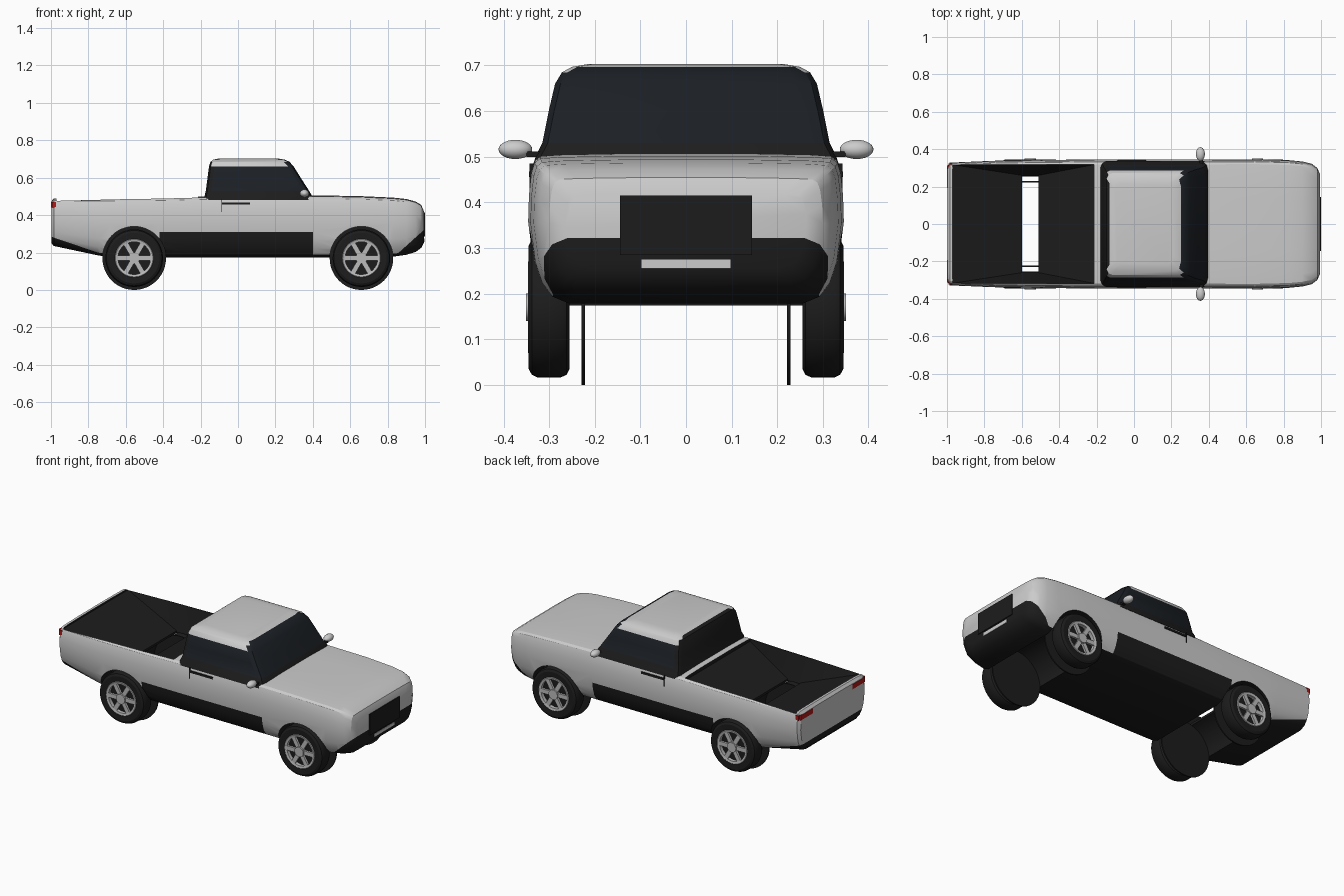
import bpy, bmesh, math
from mathutils import Matrix

if "Cube" in bpy.data.objects:
    bpy.data.objects.remove(bpy.data.objects["Cube"])


def mat(name, r, g, b):
    m = bpy.data.materials.new(name)
    m.diffuse_color = (r, g, b, 1)
    m.use_nodes = True
    m.node_tree.nodes["Principled BSDF"].inputs["Base Color"].default_value = m.diffuse_color
    return m


PAINT = mat("paint", .57, .57, .57)
BLACK = mat("black_trim", .012, .012, .012)
GLASS = mat("dark_glass", .011, .014, .018)
WHITE = mat("white_lamp", 1, 1, 1)
RED = mat("red_lamp", .45, .01, .01)
METAL = mat("rim_metal", .5, .5, .5)


def smooth(ob, angle=30):
    bpy.ops.object.select_all(action='DESELECT')
    ob.select_set(True)
    bpy.context.view_layer.objects.active = ob
    bpy.ops.object.shade_smooth_by_angle(angle=math.radians(angle))


def make(name, bm, mats, angle=30):
    bmesh.ops.recalc_face_normals(bm, faces=bm.faces)
    me = bpy.data.meshes.new(name)
    bm.to_mesh(me)
    bm.free()
    for m in mats:
        me.materials.append(m)
    ob = bpy.data.objects.new(name, me)
    bpy.context.collection.objects.link(ob)
    smooth(ob, angle)
    return ob


def loft(rings):
    bm = bmesh.new()
    vs = [[bm.verts.new(p) for p in r] for r in rings]
    n = len(vs[0])
    for a, b in zip(vs, vs[1:]):
        for i in range(n):
            j = (i + 1) % n
            bm.faces.new((a[i], a[j], b[j], b[i]))
    bm.faces.new(vs[0])
    bm.faces.new(vs[-1])
    bmesh.ops.recalc_face_normals(bm, faces=bm.faces)
    return bm


def add_box(bm, c, s, index=0, rot=Matrix()):
    m = rot @ Matrix.Translation(c) @ Matrix.Diagonal((*s, 1))
    vs = bmesh.ops.create_cube(bm, size=1, matrix=m)['verts']
    for f in {f for v in vs for f in v.link_faces}:
        f.material_index = index


def box(name, c, s, m):
    bm = bmesh.new()
    add_box(bm, c, s)
    return make(name, bm, [m])


def add_cyl(bm, c, r, depth, index=0, seg=48):
    m = Matrix.Translation(c) @ Matrix.Rotation(math.pi / 2, 4, 'X')
    vs = bmesh.ops.create_cone(bm, cap_ends=True, segments=seg, radius1=r, radius2=r,
                               depth=depth, matrix=m)['verts']
    for f in {f for v in vs for f in v.link_faces}:
        f.material_index = index


def lathe(bm, profile, index, seg=48):
    # closed (radius, y) profile turned about the y axis
    rings = []
    for k in range(seg):
        a = 2 * math.pi * k / seg
        rings.append([bm.verts.new((r * math.cos(a), y, r * math.sin(a))) for r, y in profile])
    n = len(profile)
    for k in range(seg):
        a, b = rings[k], rings[(k + 1) % seg]
        for i in range(n):
            j = (i + 1) % n
            bm.faces.new((a[i], a[j], b[j], b[i])).material_index = index


def cut(ob, cutter):
    cutter.hide_render = True
    mod = ob.modifiers.new("cut", 'BOOLEAN')
    mod.operation, mod.solver, mod.object = 'DIFFERENCE', 'EXACT', cutter
    mod.material_mode = 'TRANSFER'
    bpy.context.view_layer.objects.active = ob
    bpy.ops.object.modifier_apply(modifier=mod.name)
    bpy.data.objects.remove(cutter)


# Body: sections along x as (x, half width, bottom, top)
SECTIONS = [(-.998, .31, .25, .47), (-.985, .328, .235, .485), (-.75, .338, .185, .485),
            (-.68, .34, .174, .486), (-.42, .343, .174, .488), (-.2, .345, .174, .494),
            (.1, .345, .174, .498), (.4, .345, .174, .5), (.65, .346, .174, .496),
            (.83, .341, .178, .488), (.9, .334, .188, .481), (.95, .322, .203, .468),
            (.98, .3, .225, .45), (.995, .265, .255, .415)]
HALF = [(.75, 0), (.86, .05), (.925, .15), (.97, .3), (1, .57), (.995, .75), (.98, .9),
        (.96, .97), (.925, 1), (.8, 1.01), (.4, 1.018)]
rings = []
for x, w, b, t in SECTIONS:
    right = [(x, w * u, b + (t - b) * v) for u, v in HALF]
    rings.append(right + [(x, -y, z) for x, y, z in reversed(right)])
bm = loft(rings)


def split(x0, x1, point, normal):
    fs = [f for f in bm.faces if x0 < f.calc_center_median().x < x1]
    geom = fs + list({e for f in fs for e in f.edges}) + list({v for f in fs for v in f.verts})
    bmesh.ops.bisect_plane(bm, geom=geom, plane_co=point, plane_no=normal)


# Dark sill and bumpers
split(-.42, .4, (0, 0, .31), (0, 0, 1))
split(.83, 2, (.86, 0, .2), (-.9, 0, 1))
split(-2, -.75, (-.75, 0, .2), (.34, 0, 1))
bm.normal_update()
for f in bm.faces:
    c = f.calc_center_median()
    if ((-.42 < c.x < .4 and c.z < .31) or (c.x > .83 and c.z < .2 + .9 * (c.x - .86))
            or (c.x < -.75 and c.z < .2 + .34 * (-.75 - c.x)) or f.normal.z < -.8):
        f.material_index = 1
    elif .95 < c.x < .98 and .12 < abs(c.y) < .27 and c.z > .45:
        f.material_index = 2  # headlights
body = make("body", bm, [PAINT, BLACK, WHITE])

# Full-width wheel arches, funnel-shaped open bed with a slot
WHEEL_X, WHEEL_Z = (-.555, .66), .17
bm = bmesh.new()
for x in WHEEL_X:
    add_cyl(bm, (x, 0, WHEEL_Z), .1695, .9)
cut(body, make("arch_cutter", bm, [BLACK]))
rects = [(.6, -.97, -.215, .317), (.478, -.97, -.215, .317), (.347, -.6, -.51, .26), (.25, -.6, -.51, .26)]
bm = loft([[(a, -w, z), (b, -w, z), (b, w, z), (a, w, z)] for z, a, b, w in rects])
cut(body, make("bed_cutter", bm, [BLACK]))
smooth(body)

# Cab: levels as (z, rear x, front x, half width, corner)
LEVELS = [(.48, -.182, .405, .336, .03), (.505, -.178, .395, .328, .03), (.53, -.172, .38, .315, .03),
          (.6, -.163, .335, .301, .03), (.66, -.155, .298, .287, .03), (.685, -.147, .275, .272, .03),
          (.697, -.132, .25, .25, .03), (.703, -.1, .21, .215, .03)]
rings = []
for z, a, b, w, c in LEVELS:
    q = [(b - c, -w), (b - c * .3, -w + c * .4), (b, -w + c * 1.5)]
    p = [(a, -w + c), (a + c * .3, -w + c * .3), (a + c, -w)] + q
    rings.append([(x, y, z) for x, y in p] + [(x, -y, z) for x, y in reversed(p)])
bm = loft(rings)
for f in bm.faces:
    c, n = f.calc_center_median(), f.normal
    if c.z > .66 and not (n.x > .35 and c.z < .699) and n.x > -.5:
        f.material_index = 0
    elif c.z < .53 or c.x < -.13:
        f.material_index = 1
    else:
        f.material_index = 2
make("cab", bm, [PAINT, BLACK, GLASS])

# Wheels: tyre, rim ring, spokes, hub and inner disc
for x in WHEEL_X:
    for s in (-1, 1):
        bm = bmesh.new()
        lathe(bm, [(.1, -.043), (.135, -.045), (.148, -.038), (.154, -.025), (.154, .025),
                   (.148, .038), (.135, .045), (.1, .043)], 0)
        lathe(bm, [(.087, .02), (.087, .043), (.1, .046), (.103, .043), (.101, .02)], 1)
        add_cyl(bm, (0, -.01, 0), .101, .04)
        for k in range(6):
            add_box(bm, (.053, .036, 0), (.08, .014, .026), 1,
                    Matrix.Rotation(k * math.pi / 3, 4, 'Y'))
        add_cyl(bm, (0, .038, 0), .03, .026, 1, 24)
        add_cyl(bm, (0, -.075, 0), .17, .008)
        ob = make("wheel", bm, [BLACK, METAL])
        ob.location = (x, s * .3, WHEEL_Z)
        if s < 0:
            ob.rotation_euler.z = math.pi

# Mirrors, handles, tail lights and door seams on both sides
for s in (-1, 1):
    bm = bmesh.new()
    m = Matrix.Translation((.355, s * .374, .516)) @ Matrix.Diagonal((.024, .037, .021, 1))
    bmesh.ops.create_uvsphere(bm, u_segments=24, v_segments=14, radius=1, matrix=m)
    make("side_mirror", bm, [PAINT], 60)
    box("mirror_arm", (.36, s * .33, .505), (.02, .04, .012), BLACK)
    box("door_handle", (-.01, s * .338, .462), (.15, .012, .012), BLACK)
    box("tail_light", (-.985, s * .252, .455), (.03, .12, .03), RED)
    box("tail_light_side", (-.982, s * .314, .455), (.02, .02, .03), RED)
    box("door_seam", (-.09, s * .337, .425), (.004, .012, .12), BLACK)

# Grille and front plate
box("grille", (.97, 0, .35), (.06, .29, .13), BLACK)
box("front_plate", (.96, 0, .265), (.076, .195, .02), WHITE)
